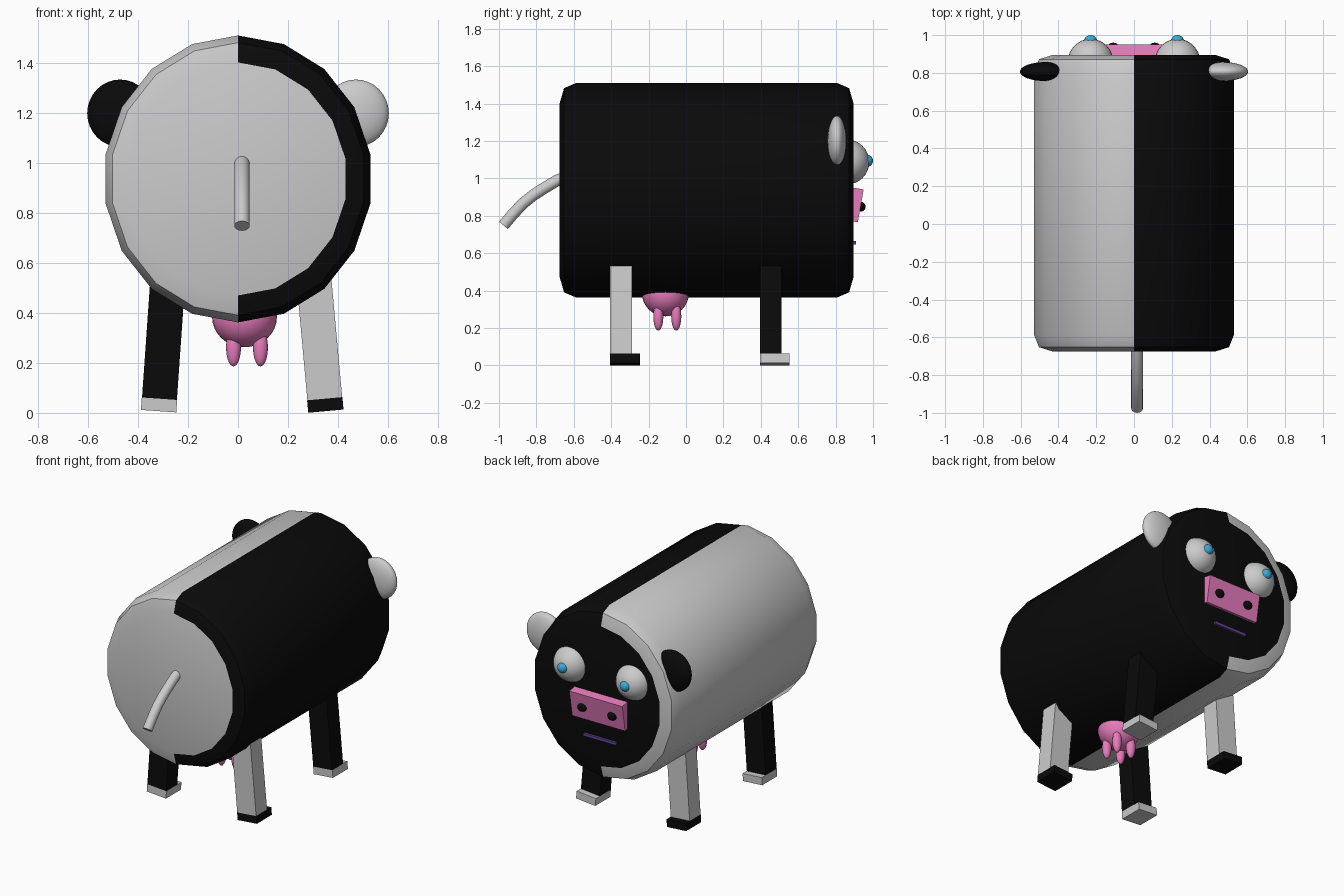
import bpy, bmesh
from math import sin, cos, pi, radians
from mathutils import Matrix, Vector

if "Cube" in bpy.data.objects:
    bpy.data.objects.remove(bpy.data.objects["Cube"])


def material(name, rgb):
    m = bpy.data.materials.new(name)
    m.diffuse_color = (*rgb, 1)
    m.use_nodes = True
    m.node_tree.nodes["Principled BSDF"].inputs["Base Color"].default_value = m.diffuse_color
    return m


WHITE = material("white", (0.8, 0.8, 0.8))
BLACK = material("black", (0.003, 0.003, 0.003))
PINK = material("pink", (0.8, 0.2, 0.5))
BLUE = material("blue", (0.04, 0.4, 0.7))
PURPLE = material("purple", (0.12, 0.06, 0.3))


def finish(bm, name, *mats, smooth=True):
    bmesh.ops.recalc_face_normals(bm, faces=bm.faces)
    mesh = bpy.data.meshes.new(name)
    bm.to_mesh(mesh)
    bm.free()
    ob = bpy.data.objects.new(name, mesh)
    bpy.context.collection.objects.link(ob)
    for m in mats:
        mesh.materials.append(m)
    if smooth:
        bpy.ops.object.select_all(action='DESELECT')
        ob.select_set(True)
        bpy.context.view_layer.objects.active = ob
        bpy.ops.object.shade_smooth_by_angle(angle=radians(35))
    return ob


def ellipsoid(name, loc, radii, mat, seg=32, rings=16):
    bm = bmesh.new()
    bmesh.ops.create_uvsphere(bm, u_segments=seg, v_segments=rings, radius=1,
                              matrix=Matrix.Translation(loc) @ Matrix.Diagonal((*radii, 1)))
    return finish(bm, name, mat)


def box(name, size, mat, matrix):
    bm = bmesh.new()
    bmesh.ops.create_cube(bm, size=1, matrix=matrix @ Matrix.Diagonal((*size, 1)))
    return finish(bm, name, mat, smooth=False)


# Barrel body: 18-sided, bevelled ends, one half white and one half black
N = 18
profile = [(0.437, -0.675), (0.511, -0.652), (0.538, -0.585),
           (0.538, 0.805), (0.511, 0.872), (0.437, 0.895)]
bm = bmesh.new()
rings = [[bm.verts.new((r * sin(2 * pi * i / N), y, 0.937 + 1.068 * r * cos(2 * pi * i / N)))
          for i in range(N)] for r, y in profile]
for a, b in zip(rings, rings[1:]):
    for i in range(N):
        j = (i + 1) % N
        f = bm.faces.new((a[i], a[j], b[j], b[i]))
        f.material_index = 1 if i < N // 2 else 0
bm.faces.new(rings[0]).material_index = 0
bm.faces.new(rings[-1]).material_index = 1
finish(bm, "body", WHITE, BLACK)

# Legs and hooves, splayed outwards, colours alternating diagonally
for x, tilt, side in ((0.352, -5.2, "right"), (-0.318, 4.0, "left")):
    for y, end in ((-0.3475, "front"), (0.4525, "back")):
        leg, hoof = (WHITE, BLACK) if x * y < 0 else (BLACK, WHITE)
        base = Matrix.Translation((x, y, 0.007)) @ Matrix.Rotation(radians(tilt), 4, 'Y')
        box(f"{end}_{side}_leg", (0.14, 0.115, 0.53), leg,
            base @ Matrix.Translation((0, 0, 0.05 + 0.265)))
        box(f"{end}_{side}_hoof", (0.142, 0.158, 0.05), hoof,
            base @ Matrix.Translation((0, 0.0215, 0.025)))

# Ears, eyes, pupils and nostrils
for s, side, ear in ((1, "right", WHITE), (-1, "left", BLACK)):
    ellipsoid(f"{side}_ear", (s * 0.472, 0.807, 1.2), (0.132, 0.05, 0.135), ear)
    ellipsoid(f"{side}_eye", (s * 0.23, 0.86, 1.088), (0.12, 0.12, 0.12), WHITE)
    ellipsoid(f"{side}_pupil", (s * 0.23, 0.967, 1.094), (0.035, 0.033, 0.033), BLUE, 20, 10)
    ellipsoid(f"{side}_nostril", (s * 0.11, 0.933, 0.849), (0.032, 0.027, 0.027), BLACK, 20, 10)

# Snout and mouth
box("snout", (0.39, 0.1, 0.178), PINK,
    Matrix.Translation((0, 0.885, 0.862)) @ Matrix.Rotation(radians(-10), 4, 'X'))
box("mouth", (0.24, 0.04, 0.018), PURPLE, Matrix.Translation((0, 0.89, 0.656)))

# Udder with four teats
ellipsoid("udder", (0.026, -0.11, 0.385), (0.13, 0.125, 0.122), PINK)
for i, x in enumerate((-0.018, 0.09)):
    for j, y in enumerate((-0.148, -0.052)):
        ellipsoid(f"teat_{i}{j}", (x, y, 0.262), (0.03, 0.027, 0.076), PINK, 16, 10)

# Tail: curved tube with a flat end
path = [(-0.63, 1.012), (-0.69, 0.989), (-0.768, 0.942), (-0.82, 0.908),
        (-0.87, 0.868), (-0.925, 0.81), (-0.976, 0.749)]
bm = bmesh.new()
loops = []
for k, (y, z) in enumerate(path):
    p, q = path[max(k - 1, 0)], path[min(k + 1, len(path) - 1)]
    n = Vector((0, -(q[1] - p[1]), q[0] - p[0])).normalized()
    loops.append([bm.verts.new(Vector((0.016, y, z)) + 0.031 * (
        cos(2 * pi * i / 16) * Vector((1, 0, 0)) + sin(2 * pi * i / 16) * n)) for i in range(16)])
for a, b in zip(loops, loops[1:]):
    for i in range(16):
        j = (i + 1) % 16
        bm.faces.new((a[i], a[j], b[j], b[i]))
bm.faces.new(loops[0])
bm.faces.new(loops[-1])
finish(bm, "tail", WHITE)
